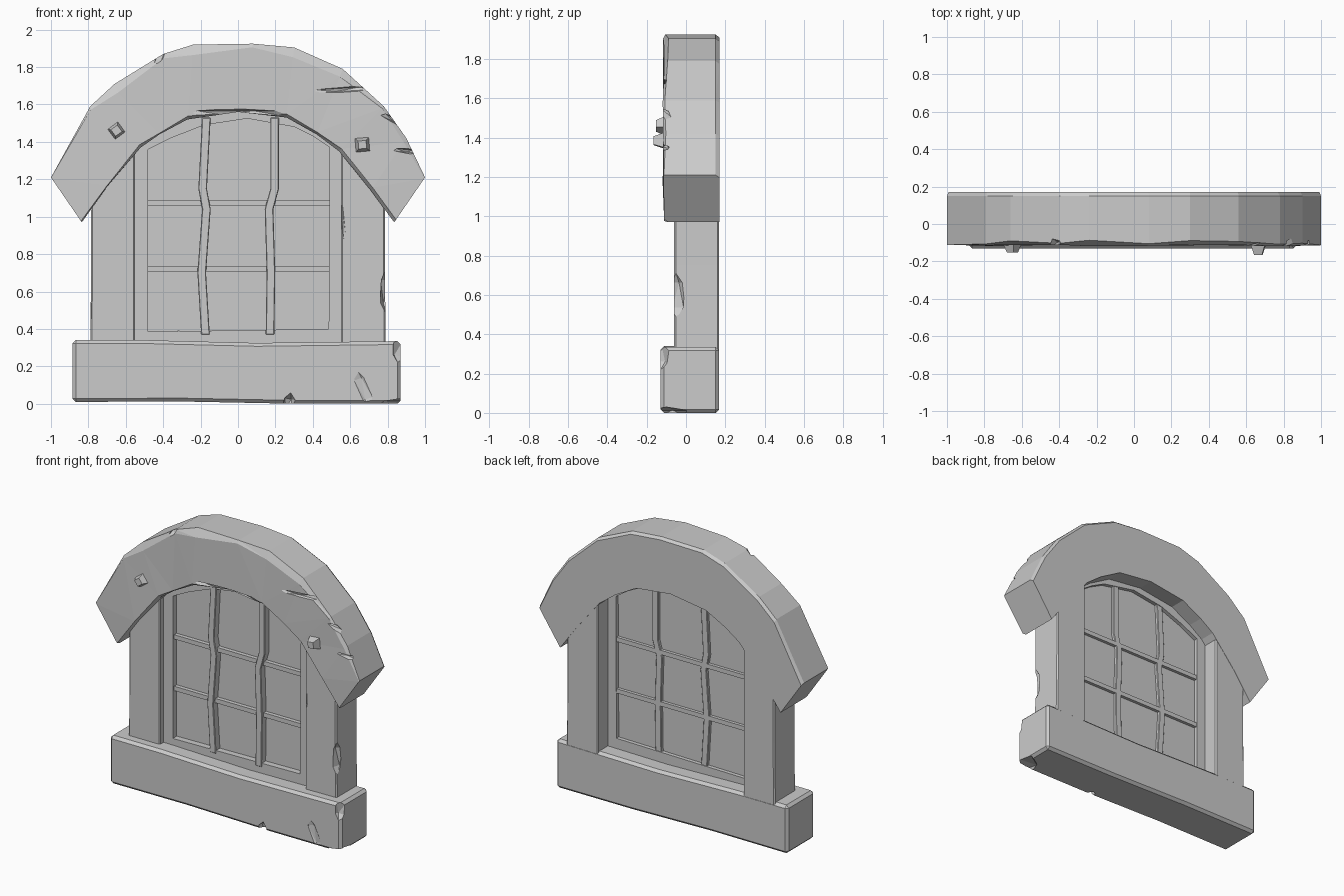
import bpy, bmesh, random
from mathutils import Vector, Euler

random.seed(4)
cube = bpy.data.objects.get("Cube")
if cube:
    bpy.data.objects.remove(cube)

stone = bpy.data.materials.new("stone grey")
stone.use_nodes = True
GREY = (0.6, 0.6, 0.6, 1)
stone.diffuse_color = GREY
stone.node_tree.nodes["Principled BSDF"].inputs["Base Color"].default_value = GREY


def finish(name, bm):
    bmesh.ops.recalc_face_normals(bm, faces=bm.faces)
    mesh = bpy.data.meshes.new(name)
    bm.to_mesh(mesh)
    bm.free()
    mesh.materials.append(stone)
    obj = bpy.data.objects.new(name, mesh)
    bpy.context.collection.objects.link(obj)
    return obj


def apply(obj, mod):
    bpy.context.view_layer.objects.active = obj
    bpy.ops.object.modifier_apply(modifier=mod.name)


def prism(name, outline, y0, y1, bevel=0):
    """Extrude an (x, z) outline from y0 to y1."""
    bm = bmesh.new()
    face = bm.faces.new([bm.verts.new((x, y0, z)) for x, z in outline])
    new = bmesh.ops.extrude_face_region(bm, geom=[face])["geom"]
    bmesh.ops.translate(bm, vec=(0, y1 - y0, 0),
                        verts=[v for v in new if isinstance(v, bmesh.types.BMVert)])
    obj = finish(name, bm)
    if bevel:
        mod = obj.modifiers.new("worn edges", "BEVEL")
        mod.width, mod.segments = bevel, 1
        apply(obj, mod)
    return obj


def loft(name, sections, closed=False):
    """Skin a list of equal closed sections."""
    bm = bmesh.new()
    rings = [[bm.verts.new(p) for p in s] for s in sections]
    n = len(rings[0])
    pairs = list(zip(rings, rings[1:]))
    if closed:
        pairs.append((rings[-1], rings[0]))
    else:
        bm.faces.new(rings[0])
        bm.faces.new(rings[-1])
    for a, b in pairs:
        for i in range(n):
            j = (i + 1) % n
            bm.faces.new((a[i], a[j], b[j], b[i]))
    bmesh.ops.triangulate(bm, faces=[f for f in bm.faces if len(f.verts) == 4])
    return finish(name, bm)


def chip(obj, loc, size, rot):
    """Break a piece off with a diamond-shaped cutter."""
    bm = bmesh.new()
    bmesh.ops.create_icosphere(bm, subdivisions=1, radius=1)
    turn = Euler(rot).to_matrix()
    for v in bm.verts:
        v.co = turn @ (v.co * Vector(size)) + Vector(loc)
    cutter = finish("chip_cutter", bm)
    cutter.hide_render = True
    mod = obj.modifiers.new("chip", "BOOLEAN")
    mod.operation, mod.object, mod.solver = "DIFFERENCE", cutter, "EXACT"
    apply(obj, mod)
    bpy.data.objects.remove(cutter)


# Stone arch
BACK = 0.17
outer = [(-1, 1.21), (-.79, 1.59), (-.66, 1.71), (-.4, 1.87), (-.24, 1.92), (.08, 1.925),
         (.3, 1.905), (.56, 1.79), (.78, 1.59), (.9, 1.42), (1, 1.21)]
inner = [(-.835, .97), (-.7, 1.16), (-.52, 1.37), (-.42, 1.44), (-.27, 1.52), (0, 1.56),
         (.26, 1.53), (.42, 1.44), (.54, 1.35), (.71, 1.14), (.835, .97)]
sections = []
for i, ((ox, oz), (ix, iz)) in enumerate(zip(outer, inner)):
    o, n = Vector((ox, 0, oz)), Vector((ix, 0, iz))
    across = (n - o).normalized()
    wear = 0.006 if i in (0, 10) else random.uniform(0.01, 0.06)
    lip = random.uniform(0.004, 0.02)
    Y = Vector((0, 1, 0))
    sections.append([
        o + across * 0.015 + Y * BACK, o + Y * (BACK - 0.02),
        o + Y * (-0.115 + wear * 0.5), o + across * wear - Y * random.uniform(0.11, 0.12),
        n - across * lip - Y * random.uniform(0.105, 0.12), n - Y * 0.09, n + Y * BACK])
arch = loft("stone_arch", sections)
chip(arch, (0.58, -0.125, 1.68), (0.22, 0.035, 0.018), (0, -0.06, 0))
chip(arch, (0.87, -0.12, 1.5), (0.13, 0.05, 0.02), (0, 0.45, 0))
chip(arch, (0.92, -0.12, 1.35), (0.1, 0.04, 0.015), (0, 0.1, 0))
chip(arch, (-0.41, -0.13, 1.88), (0.03, 0.06, 0.09), (0, 0.5, 0))
chip(arch, (0.0, -0.13, 1.555), (0.3, 0.05, 0.025), (0, 0, 0))

# Side pillars
for side, name in ((-1, "right_pillar"), (1, "left_pillar")):
    pts = [(.55, .3), (.79, .3), (.785, .75), (.785, 1.2), (.74, 1.25), (.55, 1.4)]
    pillar = prism(name, [(side * x, z) for x, z in pts], -0.06, BACK - 0.002, 0.008)
    if side > 0:
        chip(pillar, (0.8, -0.06, 0.6), (0.045, 0.06, 0.14), (0, 0, 0.2))
        chip(pillar, (0.56, -0.07, 0.98), (0.012, 0.02, 0.15), (0, -0.08, 0))
    else:
        chip(pillar, (-0.8, -0.06, 0.6), (0.02, 0.03, 0.3), (0, 0, 0))

# Sill block
sill = prism("sill", [(-.885, .01), (-.3, .012), (.3, 0), (.87, 0), (.87, .335),
                      (.1, .325), (-.5, .34), (-.885, .34)], -0.13, BACK - 0.001, 0.018)
chip(sill, (0.27, -0.13, 0.0), (0.035, 0.06, 0.06), (0, 0.2, 0))
chip(sill, (0.88, -0.13, 0.3), (0.07, 0.05, 0.1), (0, 0.2, 0.5))
chip(sill, (0.67, -0.14, 0.08), (0.04, 0.022, 0.13), (0, -0.35, 0))
chip(sill, (0.87, -0.1, 0.0), (0.13, 0.12, 0.03), (0, 0, 0.3))

# Window frame, a ring of square section
rim = [(-.56, .32), (-.56, 1.37), (-.4, 1.47), (-.2, 1.55), (.05, 1.58),
       (.28, 1.55), (.42, 1.47), (.56, 1.37), (.56, .32)]
hole = [(-.48, .385), (-.48, 1.36), (-.36, 1.42), (-.18, 1.49), (.05, 1.525),
        (.3, 1.48), (.4, 1.43), (.49, 1.37), (.485, .4)]
loft("window_frame", [[(ox, -.02, oz), (ix, -.02, iz), (ix, .06, iz), (ox, .06, oz)]
                      for (ox, oz), (ix, iz) in zip(rim, hole)], closed=True)

# Pane
prism("pane", [(x * 1.03, z) for x, z in hole], 0.022, 0.034)

# Crooked upright bars
for name, cx, bends in (("right_upright", -.18, (.005, -.015, .01, -.01, .01)),
                        ("left_upright", .175, (-.005, .0, -.01, .02, .02))):
    zs = (.37, .7, 1.04, 1.15, 1.53)
    left = [(cx + b - .022, z) for b, z in zip(bends, zs)]
    right = [(cx + b + .024, z) for b, z in zip(bends, zs)]
    prism(name, left + right[::-1], -0.025, 0.055, 0.004)

# Cross bars
for name, z in (("lower_cross_bar", .722), ("upper_cross_bar", 1.075)):
    prism(name, [(-.5, z - .015), (.5, z - .015), (.5, z + .015), (-.5, z + .015)], -0.005, 0.055)

# Faceted studs on the arch
for name, loc, turn in (("right_stud", (-.65, -.112, 1.46), .15),
                        ("left_stud", (.665, -.125, 1.385), .7)):
    bm = bmesh.new()
    bmesh.ops.create_cone(bm, cap_ends=True, segments=4, radius1=.065, radius2=.03, depth=.08)
    spin = Euler((1.571, turn, 0)).to_matrix()
    for v in bm.verts:
        v.co = spin @ v.co + Vector(loc)
    finish(name, bm)
